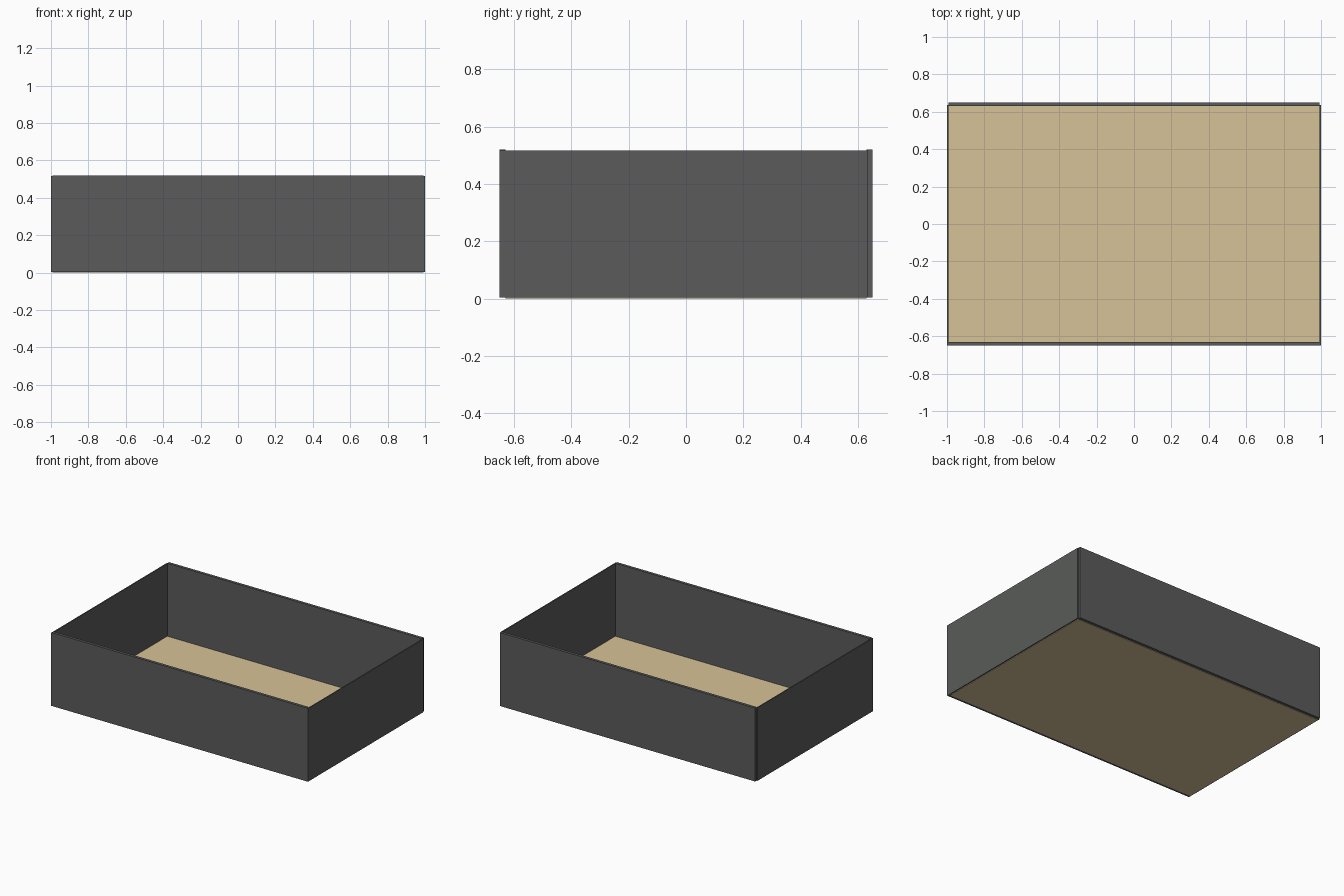
import bpy

if "Cube" in bpy.data.objects:
    bpy.data.objects.remove(bpy.data.objects["Cube"])


def panel(name, lo, hi, color=None):
    """Box-shaped panel spanning two opposite corners."""
    bpy.ops.mesh.primitive_cube_add(size=1, location=[(a + b) / 2 for a, b in zip(lo, hi)])
    ob = bpy.context.object
    ob.name = name
    ob.scale = [b - a for a, b in zip(lo, hi)]
    bpy.ops.object.transform_apply(location=False, rotation=False, scale=True)
    if color:
        mat = bpy.data.materials.new(name + "_color")
        mat.diffuse_color = color
        mat.use_nodes = True
        mat.node_tree.nodes["Principled BSDF"].inputs["Base Color"].default_value = mat.diffuse_color
        ob.data.materials.append(mat)
    return ob


X, Y, H = 1.0, 0.65, 0.52      # half length, half width, height
T_LONG, T_SIDE = 0.02, 0.008   # wall thicknesses
GAP = 0.003                    # small reveal under the walls
DARK = (0.10, 0.105, 0.10, 1)
TAN = (0.68, 0.54, 0.31, 1)

# Long front and back walls
panel("front_wall", (-X + T_SIDE, -Y, GAP), (X - T_SIDE, -Y + T_LONG, H), DARK)
panel("back_wall", (-X + T_SIDE, Y - T_LONG, GAP), (X - T_SIDE, Y, H), DARK)

# Thin end walls, flush at the front and stopping just short of the back
for side, name in ((-1, "left_wall"), (1, "right_wall")):
    xs = sorted((side * X, side * (X - T_SIDE)))
    panel(name, (xs[0], -Y, GAP), (xs[1], Y - 0.015, H - 0.003), DARK)

# Thin floor panel between the walls
panel("floor_panel", (-X + T_SIDE, -Y + T_LONG, 0), (X - T_SIDE, Y - T_LONG, 0.006), TAN)
